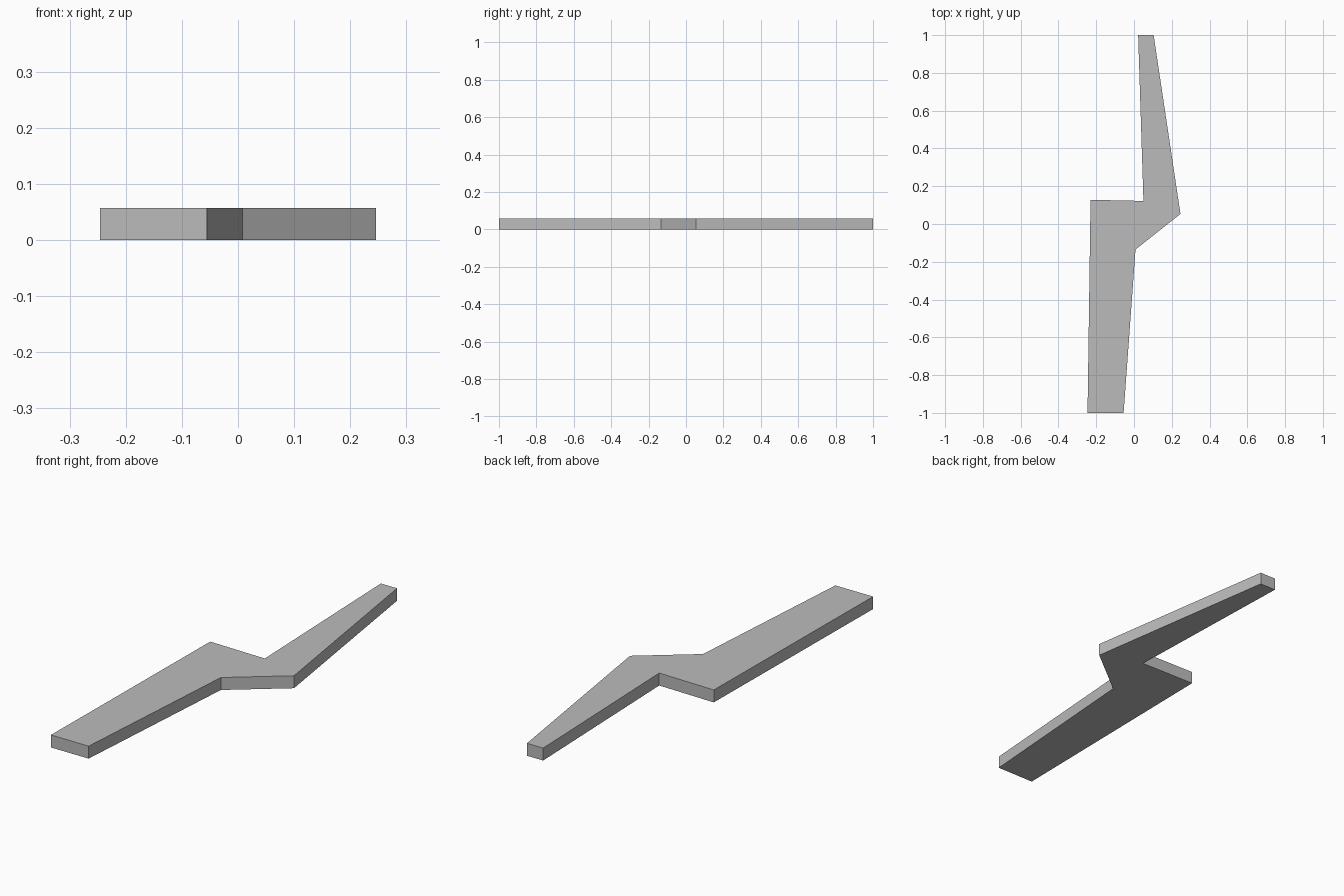
import bpy
import bmesh

cube = bpy.data.objects.get("Cube")
if cube:
    bpy.data.objects.remove(cube, do_unlink=True)

THICKNESS = 0.057

# Bolt outline, counter-clockwise seen from above
OUTLINE = [
    (-0.246, -1.0), (-0.055, -1.0), (0.008, -0.135), (0.246, 0.053),
    (0.104, 1.0), (0.022, 1.0), (0.05, 0.122), (-0.23, 0.128),
]

# Plain grey
grey = bpy.data.materials.new("grey")
grey.use_nodes = True
colour = (0.5, 0.5, 0.5, 1.0)
grey.diffuse_color = colour
grey.node_tree.nodes["Principled BSDF"].inputs["Base Color"].default_value = colour

# Flat plate: fill the outline and extrude it upward
bm = bmesh.new()
base = bm.faces.new([bm.verts.new((x, y, 0)) for x, y in OUTLINE])
top = bmesh.ops.extrude_face_region(bm, geom=[base], use_keep_orig=True)
top_verts = [g for g in top["geom"] if isinstance(g, bmesh.types.BMVert)]
bmesh.ops.translate(bm, verts=top_verts, vec=(0, 0, THICKNESS))
bmesh.ops.recalc_face_normals(bm, faces=bm.faces)

mesh = bpy.data.meshes.new("lightning_bolt")
bm.to_mesh(mesh)
bm.free()
mesh.materials.append(grey)
bolt = bpy.data.objects.new("lightning_bolt", mesh)
bpy.context.collection.objects.link(bolt)
